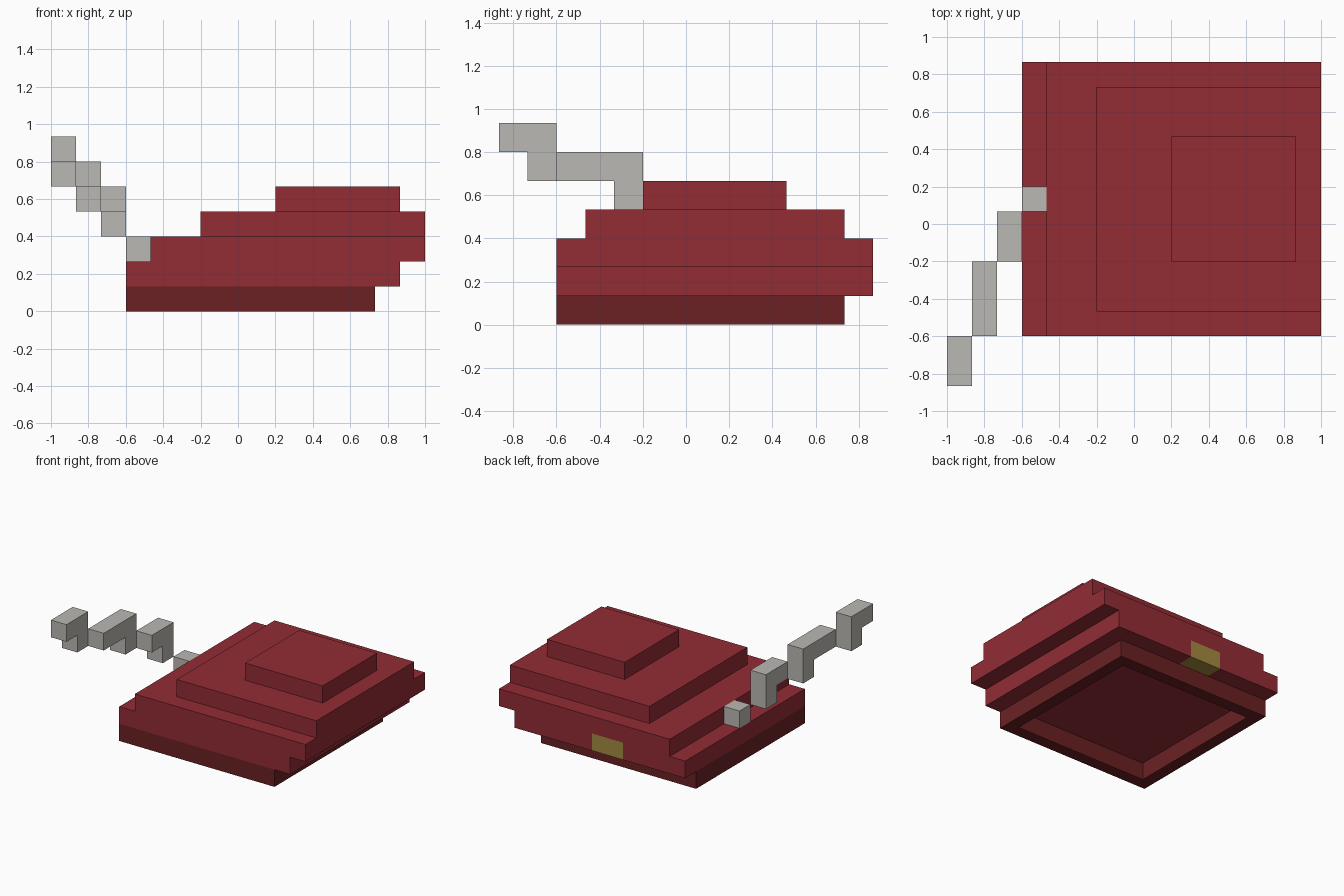
import bpy, bmesh
from mathutils import Vector

cube = bpy.data.objects.get("Cube")
if cube:
    bpy.data.objects.remove(cube, do_unlink=True)

U = 2 / 15                      # one block
ORIGIN = Vector((7.5, 6.5, 0))  # block-grid centre


def material(name, srgb):
    lin = [((c / 255 + 0.055) / 1.055) ** 2.4 for c in srgb] + [1]
    m = bpy.data.materials.new(name)
    m.use_nodes = True
    m.diffuse_color = lin
    bsdf = m.node_tree.nodes["Principled BSDF"]
    bsdf.inputs["Base Color"].default_value = lin
    bsdf.inputs["Roughness"].default_value = 0.9
    return m


RED = material("red felt", (147, 44, 53))
DARK = material("dark red band", (107, 33, 35))
GREY = material("feather grey", (186, 184, 179))
GOLD = material("gold", (163, 138, 64))


def finish(name, bm, mat):
    """Scale from block units and add the mesh to the scene."""
    bmesh.ops.recalc_face_normals(bm, faces=bm.faces)
    for v in bm.verts:
        v.co = (v.co - ORIGIN) * U
    me = bpy.data.meshes.new(name)
    bm.to_mesh(me)
    bm.free()
    me.materials.append(mat)
    ob = bpy.data.objects.new(name, me)
    bpy.context.collection.objects.link(ob)
    return ob


def prism(points, depth):
    """Extrude a closed 3D outline along a vector."""
    bm = bmesh.new()
    face = bm.faces.new([bm.verts.new(p) for p in points])
    ext = bmesh.ops.extrude_face_region(bm, geom=[face], use_keep_orig=True)
    verts = [g for g in ext["geom"] if isinstance(g, bmesh.types.BMVert)]
    bmesh.ops.translate(bm, verts=verts, vec=depth)
    return bm


def slab(x0, x1, y0, y1, z):
    """A layer one block high."""
    return prism([(x0, y0, z), (x1, y0, z), (x1, y1, z), (x0, y1, z)], (0, 0, 1))


# Head band: a square ring, open in the middle
bm = slab(3, 13, 2, 12, 0)
bm.normal_update()
bmesh.ops.recalc_face_normals(bm, faces=bm.faces)
caps = [f for f in bm.faces if abs(f.normal.z) > 0.5]
bmesh.ops.inset_individual(bm, faces=caps, thickness=1)
rims = [e for f in caps for e in f.edges]
bmesh.ops.delete(bm, geom=caps, context='FACES_ONLY')
bmesh.ops.bridge_loops(bm, edges=rims)
finish("head_band", bm, DARK)

# Lower brim with a slot at the back for the gold buckle
outline = [(3, 2), (14, 2), (14, 13), (9, 13), (9, 12), (7, 12), (7, 13), (3, 13)]
finish("lower_brim", prism([(x, y, 1) for x, y in outline], (0, 0, 1)), RED)
finish("back_buckle", slab(7, 9, 12, 13, 1), GOLD)

# Stepped crown
for name, box in (("upper_brim", (4, 15, 2, 13, 2)),
                  ("crown", (6, 15, 3, 12, 3)),
                  ("crown_top", (9, 14, 5, 10, 4))):
    finish(name, slab(*box), RED)

# Feather: a base block, then L-shaped steps rising outward
finish("feather_base", slab(3, 4, 7, 8, 2), GREY)
for i, (x, y0, y1, top) in enumerate(((2, 5, 7, 5), (1, 2, 5, 6), (0, 0, 2, 7))):
    profile = [(y0, top - 1), (y1 - 1, top - 1), (y1 - 1, top - 2),
               (y1, top - 2), (y1, top), (y0, top)]
    finish(f"feather_step_{i + 1}", prism([(x, y, z) for y, z in profile], (1, 0, 0)), GREY)
